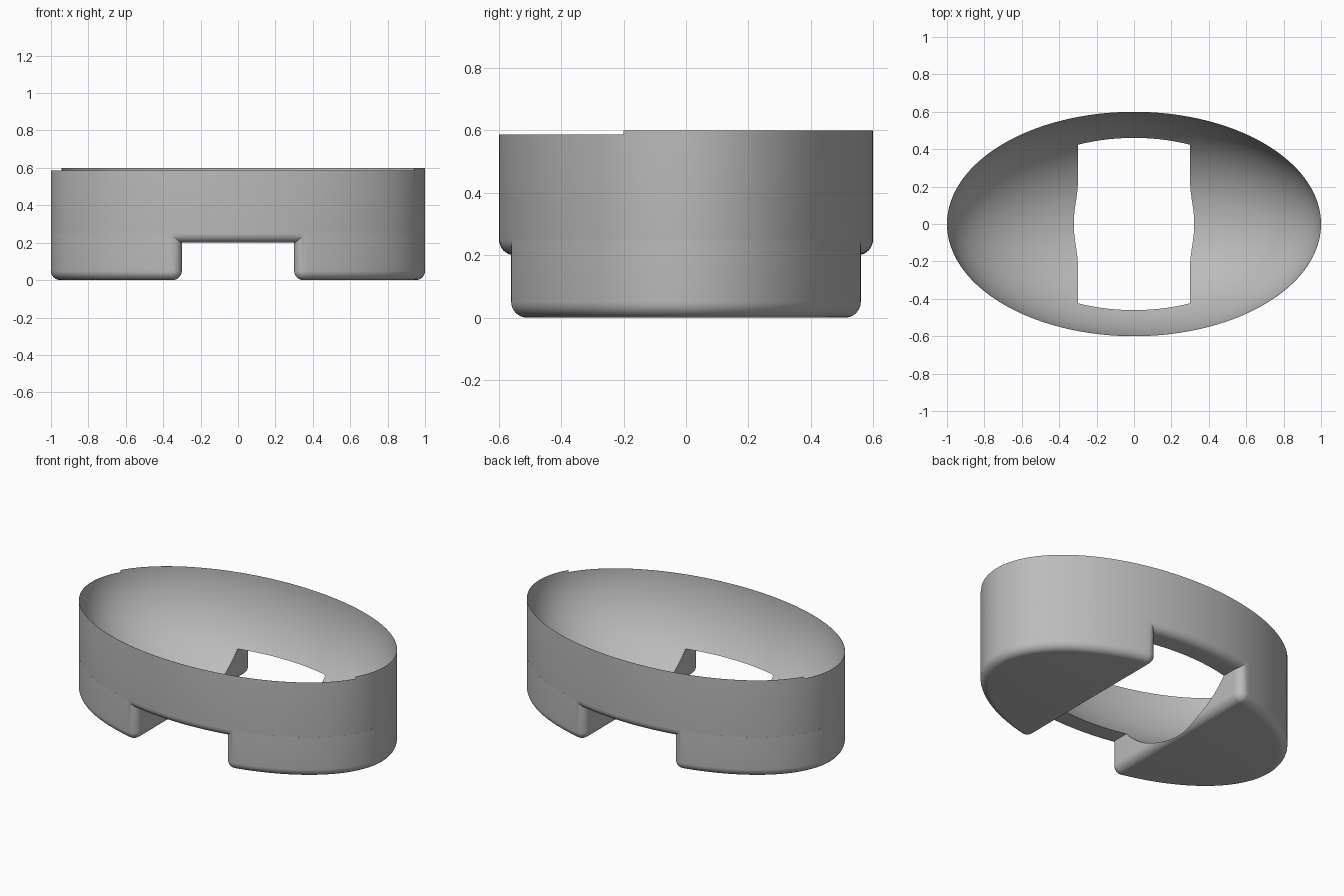
import bpy, bmesh, math
from mathutils import Vector

old = bpy.data.objects.get("Cube")
if old:
    bpy.data.objects.remove(old, do_unlink=True)

A, B, HEIGHT = 1.0, 0.6, 0.6      # half length, half depth, height
SLOT_X, SLOT_Z = 0.3, 0.2         # half width and ceiling of the slot
R, SIDES, STEPS = 0.05, 160, 8    # edge rounding and resolution


def oval(t):
    """Point and outward normal on the oval outline."""
    n = Vector((B * math.cos(t), A * math.sin(t))).normalized()
    return Vector((A * math.cos(t), B * math.sin(t))), n


def loft(name, outline, z0, z1):
    """Prism over an outline of (point, normal) pairs with a rounded bottom edge."""
    levels = []
    for i in range(STEPS + 1):
        a = math.pi / 2 * i / STEPS
        levels.append((R * (1 - math.sin(a)), z0 + R * (1 - math.cos(a))))
    if z1 > z0 + R:
        levels.append((0, z1))
    bm = bmesh.new()
    rings = [[bm.verts.new((*(p - n * d), z)) for p, n in outline] for d, z in levels]
    count = len(outline)
    for low, high in zip(rings, rings[1:]):
        for i in range(count):
            j = (i + 1) % count
            bm.faces.new((low[i], low[j], high[j], high[i]))
    bm.faces.new(rings[0][::-1])
    bm.faces.new(rings[-1])
    bmesh.ops.remove_doubles(bm, verts=bm.verts, dist=1e-5)
    bmesh.ops.recalc_face_normals(bm, faces=bm.faces)
    return make(name, bm)


def make(name, bm):
    mesh = bpy.data.meshes.new(name)
    bm.to_mesh(mesh)
    bm.free()
    obj = bpy.data.objects.new(name, mesh)
    bpy.context.collection.objects.link(obj)
    return obj


def combine(target, other, operation):
    """Apply a boolean and discard the helper."""
    mod = target.modifiers.new(other.name, "BOOLEAN")
    mod.operation, mod.solver, mod.object = operation, "EXACT", other
    bpy.context.view_layer.objects.active = target
    bpy.ops.object.modifier_apply(modifier=mod.name)
    bpy.data.objects.remove(other, do_unlink=True)


# Oval upper band
steps = [2 * math.pi * k / SIDES for k in range(SIDES)]
body = loft("oval_bowl_stand", [oval(t) for t in steps], SLOT_Z, HEIGHT)

# Foot outline: oval end, flat slot wall and two rounded corners
lo, hi = 0.0, math.pi / 2
for _ in range(50):
    tc = (lo + hi) / 2
    p, n = oval(tc)
    if p.x - R * n.x > SLOT_X + R:
        lo = tc
    else:
        hi = tc
p, n = oval(tc)
centre, start = p - n * R, math.atan2(n.y, n.x)
corner = []
for i in range(STEPS + 1):
    a = start + (math.pi - start) * i / STEPS
    d = Vector((math.cos(a), math.sin(a)))
    corner.append((centre + d * R, d))
flip = Vector((1, -1))
end = [oval(2 * math.pi * k / SIDES) for k in range(-SIDES // 4, SIDES // 4)
       if abs(2 * math.pi * k / SIDES) < tc - 0.005]
foot = end + corner + [(q * flip, m * flip) for q, m in reversed(corner)]

# Both feet, mirrored across the slot
for name, side in (("left_foot", 1), ("right_foot", -1)):
    mirror = Vector((side, 1))
    part = loft(name, [(q * mirror, m * mirror) for q, m in foot],
                0, SLOT_Z + R - 0.001)
    combine(body, part, "UNION")

# Hollow bowl
bm = bmesh.new()
bmesh.ops.create_uvsphere(bm, u_segments=SIDES, v_segments=80, radius=1)
bmesh.ops.scale(bm, vec=(A * 0.999, B * 0.999, 0.625), verts=bm.verts)
bmesh.ops.translate(bm, vec=(0, 0, HEIGHT), verts=bm.verts)
combine(body, make("bowl_cutter", bm), "DIFFERENCE")

# Slightly lower front half of the rim
bm = bmesh.new()
bmesh.ops.create_cube(bm, size=1)
bmesh.ops.scale(bm, vec=(3, 2, 0.2), verts=bm.verts)
bmesh.ops.translate(bm, vec=(0, -1, 0.687), verts=bm.verts)
cutter = make("rim_cutter", bm)
cutter.rotation_euler.z = math.radians(-12)
bpy.context.view_layer.update()
combine(body, cutter, "DIFFERENCE")

# Material and shading
grey = bpy.data.materials.new("light_grey")
grey.use_nodes = True
colour = (0.5, 0.5, 0.5, 1)
grey.diffuse_color = colour
grey.node_tree.nodes["Principled BSDF"].inputs["Base Color"].default_value = colour
body.data.materials.clear()
body.data.materials.append(grey)
for poly in body.data.polygons:
    poly.material_index = 0

bpy.ops.object.select_all(action="DESELECT")
body.select_set(True)
bpy.context.view_layer.objects.active = body
bpy.ops.object.shade_smooth_by_angle(angle=math.radians(30))
